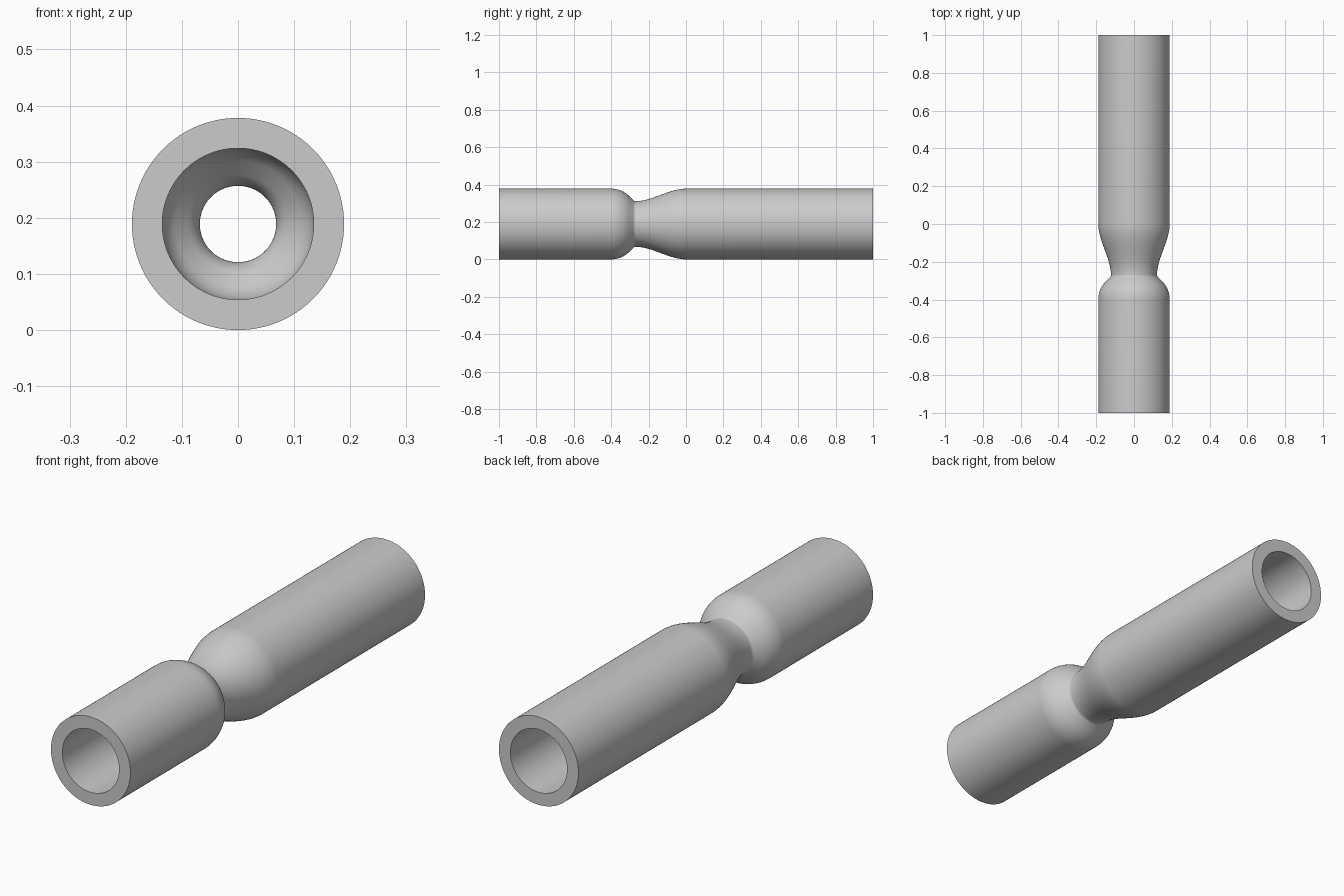
import bpy
import bmesh
from math import sin, cos, atan, pi, tau
from mathutils import Matrix, Vector

if "Cube" in bpy.data.objects:
    bpy.data.objects.remove(bpy.data.objects["Cube"], do_unlink=True)

RADIUS, WALL, THROAT = 0.189, 0.054, 0.122
FILLET, SHOULDER = 0.015, 0.136
SHOULDER_Y, THROAT_Y = -0.40, -0.27
SEGMENTS, STEPS = 96, 12


def outer_path():
    """Outer wall as (y, radius, slope angle), front to back."""
    path = [(-1.0, RADIUS, 0.0)]
    # rounded front shoulder, ending on a 45 degree cone
    for i in range(STEPS + 1):
        a = pi / 4 * i / STEPS
        path.append((SHOULDER_Y + SHOULDER * sin(a),
                     RADIUS - SHOULDER * (1 - cos(a)), -a))
    # tight bend at the throat
    for i in range(STEPS + 1):
        a = pi / 4 * (1 - i / STEPS)
        path.append((THROAT_Y - FILLET * sin(a),
                     THROAT + FILLET * (1 - cos(a)), -a))
    # long easing flare behind the throat
    rise, run = RADIUS - THROAT, -THROAT_Y
    for i in range(1, 2 * STEPS + 1):
        t = i / (2 * STEPS)
        path.append((THROAT_Y + run * t,
                     THROAT + rise * t * t * (3 - 2 * t),
                     atan(6 * t * (1 - t) * rise / run)))
    path.append((1.0, RADIUS, 0.0))
    return path


# Closed wall section: outer path, then its inward offset reversed
path = outer_path()
section = [(y, r) for y, r, a in path]
section += [(y + WALL * sin(a), r - WALL * cos(a)) for y, r, a in reversed(path)]

# Revolve the section about the tube axis
bm = bmesh.new()
verts = [bm.verts.new((0, y, r)) for y, r in section]
edges = [bm.edges.new((v, verts[(i + 1) % len(verts)])) for i, v in enumerate(verts)]
bmesh.ops.spin(bm, geom=verts + edges, cent=(0, 0, 0), axis=(0, 1, 0),
               angle=tau, steps=SEGMENTS, use_merge=False)
bmesh.ops.remove_doubles(bm, verts=bm.verts, dist=0.0001)
bmesh.ops.recalc_face_normals(bm, faces=bm.faces)
bmesh.ops.transform(bm, matrix=Matrix.Translation(Vector((0, 0, RADIUS))), verts=bm.verts)

mesh = bpy.data.meshes.new("necked_tube")
bm.to_mesh(mesh)
bm.free()
tube = bpy.data.objects.new("necked_tube", mesh)
bpy.context.collection.objects.link(tube)

# Plain grey material
grey = bpy.data.materials.new("plain_grey")
grey.use_nodes = True
colour = (0.6, 0.6, 0.6, 1.0)
grey.diffuse_color = colour
grey.node_tree.nodes["Principled BSDF"].inputs["Base Color"].default_value = colour
mesh.materials.append(grey)

# Smooth walls with crisp end rims
bpy.ops.object.select_all(action='DESELECT')
tube.select_set(True)
bpy.context.view_layer.objects.active = tube
bpy.ops.object.shade_smooth_by_angle(angle=pi / 6)
